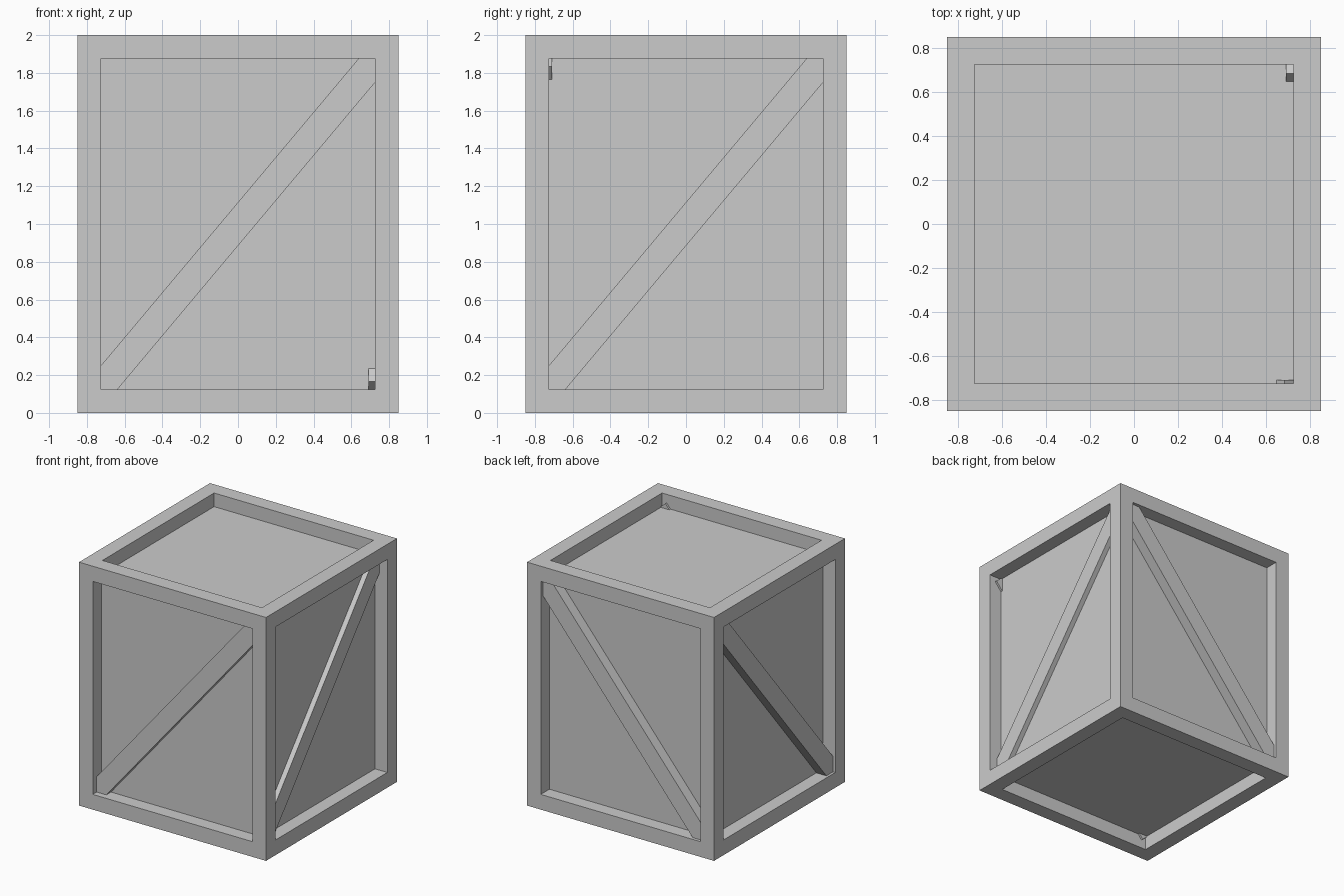
import bpy
from mathutils import Matrix, Vector
from math import radians

if "Cube" in bpy.data.objects:
    bpy.data.objects.remove(bpy.data.objects["Cube"])

W, H, T = 0.85, 2.0, 0.125      # half width, height, frame thickness
DEPTH = 0.112                   # recess depth of the panels


def box(name, size, loc, rot=(0, 0, 0)):
    bpy.ops.mesh.primitive_cube_add(size=1, location=loc, rotation=rot)
    ob = bpy.context.object
    ob.name = name
    ob.data.transform(Matrix.Diagonal(Vector((*size, 1))))
    return ob


# Panelled core
core = 2 * (W - DEPTH)
box("crate_panels", (core, core, H - 2 * DEPTH), (0, 0, H / 2))

# Frame: corner posts, then rails between them at top and bottom
c = W - T / 2
span = 2 * (W - T)
for sx in (-1, 1):
    for sy in (-1, 1):
        box("corner_post", (T, T, H), (sx * c, sy * c, H / 2))
for s in (-1, 1):
    for z in (T / 2, H - T / 2):
        box("rail_x", (span, T, T), (0, s * c, z))
        box("rail_y", (T, span, T), (s * c, 0, z))

# Diagonal braces, each set at a slightly different depth
LENGTH, WIDTH, THICK = 2.304, 0.148, 0.09
tilt = radians(50)
for name, y in (("front_brace", -0.754), ("back_brace", 0.779)):
    box(name, (LENGTH, THICK, WIDTH), (0, y, H / 2), (0, -tilt, 0))
for name, x in (("right_brace", 0.735), ("left_brace", -0.785)):
    box(name, (THICK, LENGTH, WIDTH), (x, 0, H / 2), (tilt, 0, 0))
